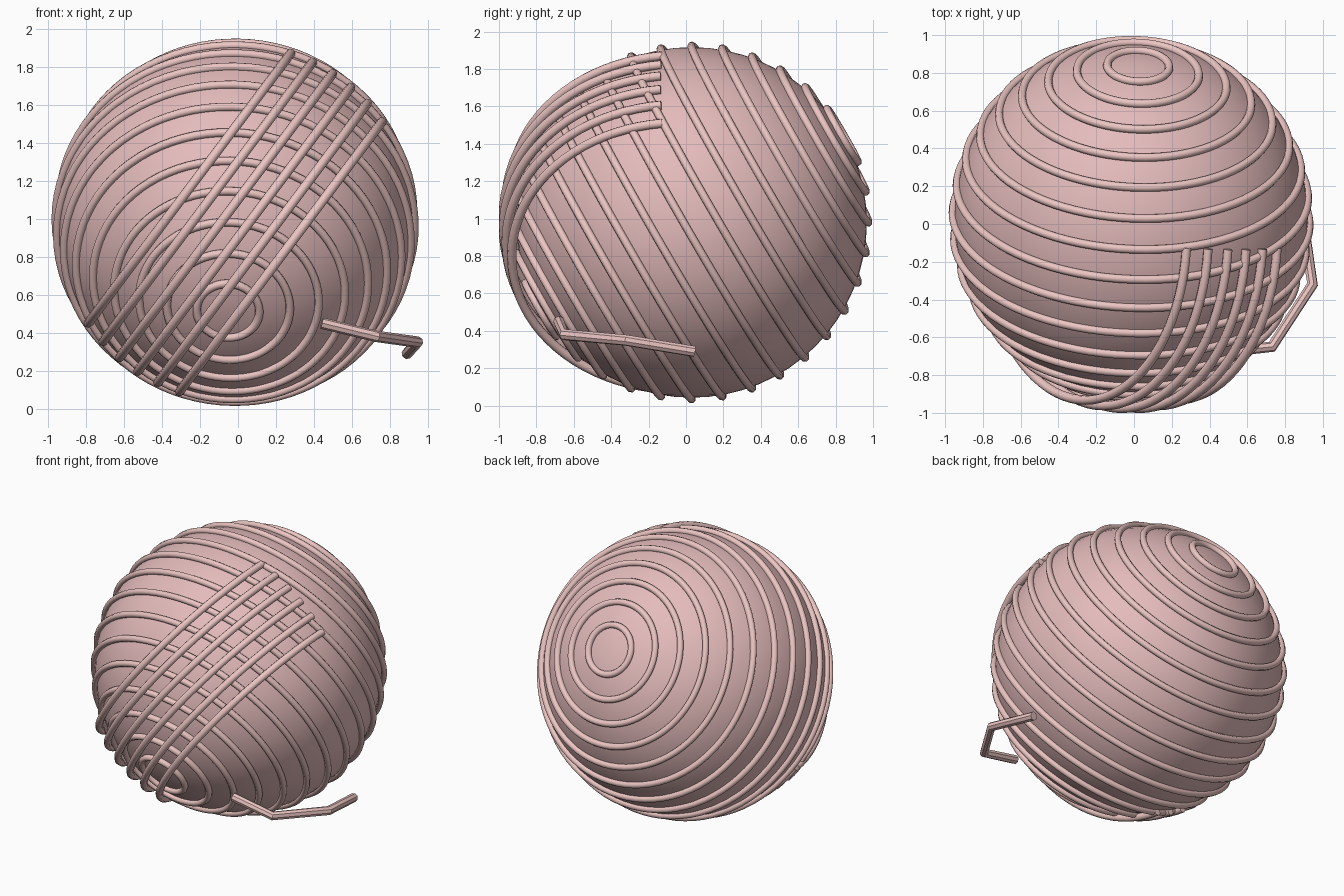
import bpy
from math import sin, cos, pi, radians, sqrt
from mathutils import Vector

if "Cube" in bpy.data.objects:
    bpy.data.objects.remove(bpy.data.objects["Cube"])

CENTRE = Vector((-0.015, 0.03, 0.98))


def material(name, colour):
    m = bpy.data.materials.new(name)
    m.diffuse_color = colour
    m.use_nodes = True
    m.node_tree.nodes["Principled BSDF"].inputs["Base Color"].default_value = m.diffuse_color
    return m


CORE = material("core_pink", (0.78, 0.50, 0.50, 1))
YARN = material("yarn_pink", (0.83, 0.56, 0.54, 1))


def strand(name, points, radius, cyclic=False, angle=60):
    """Round tube swept along a list of points."""
    curve = bpy.data.curves.new(name, 'CURVE')
    curve.dimensions = '3D'
    curve.bevel_depth = radius
    curve.bevel_resolution = 2
    curve.use_fill_caps = not cyclic
    spline = curve.splines.new('POLY')
    spline.points.add(len(points) - 1)
    for sp, p in zip(spline.points, points):
        sp.co = (*p, 1)
    spline.use_cyclic_u = cyclic
    ob = bpy.data.objects.new(name, curve)
    bpy.context.collection.objects.link(ob)
    bpy.ops.object.select_all(action='DESELECT')
    ob.select_set(True)
    bpy.context.view_layer.objects.active = ob
    bpy.ops.object.convert(target='MESH')
    ob = bpy.context.object
    ob.data.materials.clear()
    ob.data.materials.append(YARN)
    bpy.ops.object.shade_smooth_by_angle(angle=radians(angle))
    return ob


# Ball core
bpy.ops.mesh.primitive_uv_sphere_add(segments=64, ring_count=32, radius=0.937, location=CENTRE)
core = bpy.context.object
core.name = "ball_core"
core.data.materials.append(CORE)
bpy.ops.object.shade_smooth_by_angle(angle=radians(60))

# Wound rings around a tilted axis
axis = Vector((0.04, cos(radians(30)), sin(radians(30)))).normalized()
u = axis.orthogonal().normalized()
v = axis.cross(u)
WIND = 0.945
for k in range(1, 18):
    polar = radians(10 * k)
    pts = []
    for i in range(80):
        a = 2 * pi * i / 80
        pts.append(CENTRE + WIND * (axis * cos(polar) + (u * cos(a) + v * sin(a)) * sin(polar)))
    strand(f"wound_ring_{k}", pts, 0.022, cyclic=True)

# Diagonal strands over the front, rising off the rings in the middle
along = Vector((0.6, 0, 0.8))
across = Vector((0.8, 0, -0.6))
front = Vector((0, -1, 0))
for k in range(6):
    off = -0.30 + 0.12 * k
    pts = []
    for i in range(41):
        t = i / 40
        a = radians(-80 + 160 * t)
        r = 0.95 + 0.058 * sin(pi * t)
        reach = sqrt(r * r - off * off)
        pts.append(CENTRE + across * off + reach * (front * cos(a) + along * sin(a)))
    strand(f"cross_strand_{k + 1}", pts, 0.025)

# Loose yarn tail
tail = [(0.44, -0.68, 0.45), (0.73, -0.65, 0.38), (0.945, -0.32, 0.35), (0.89, 0.045, 0.29)]
strand("loose_tail", tail, 0.03, angle=40)
